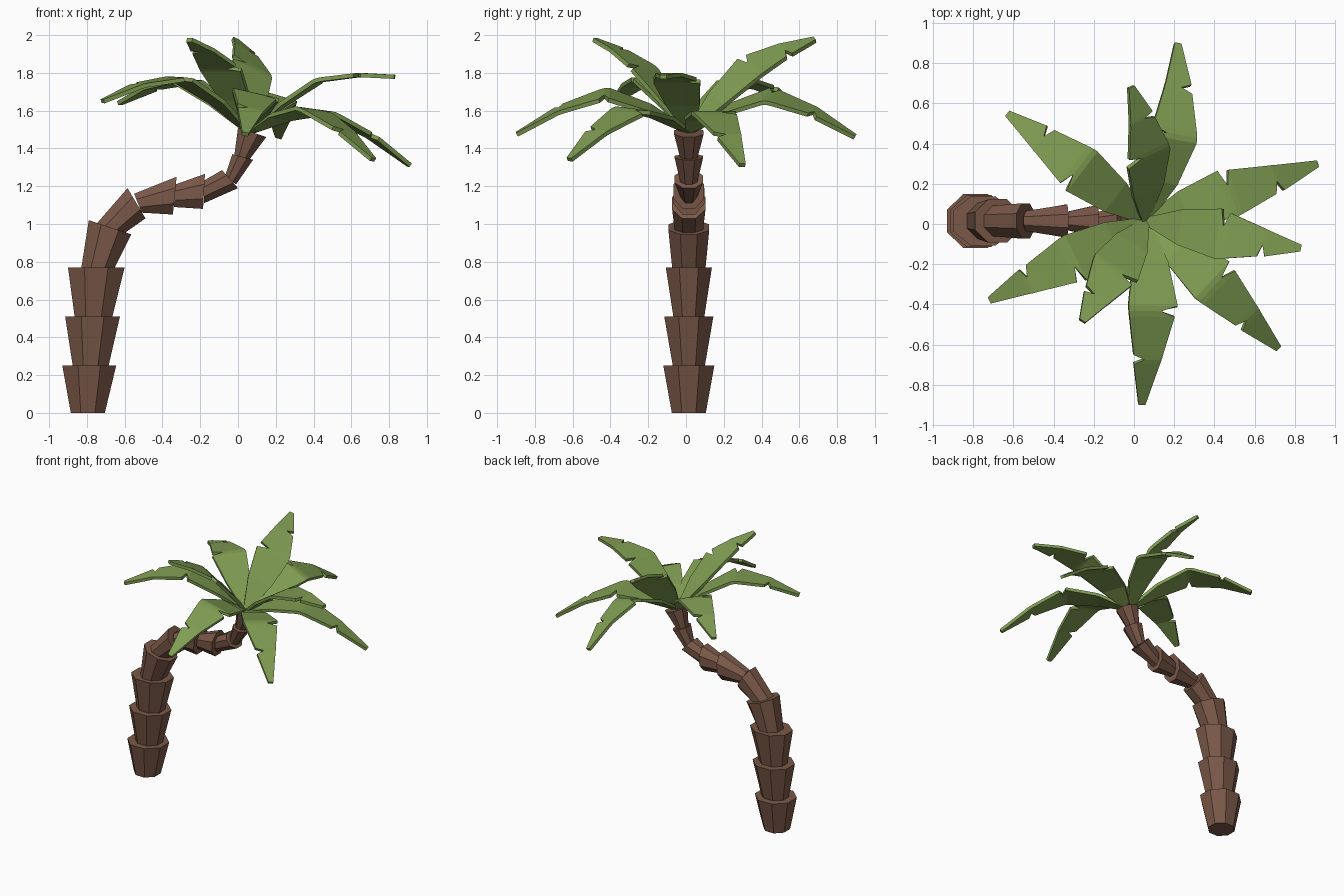
import bpy, bmesh, math
from mathutils import Vector

if "Cube" in bpy.data.objects:
    bpy.data.objects.remove(bpy.data.objects["Cube"])


def material(name, rgb):
    m = bpy.data.materials.new(name)
    m.diffuse_color = (*rgb, 1)
    m.use_nodes = True
    m.node_tree.nodes["Principled BSDF"].inputs["Base Color"].default_value = m.diffuse_color
    return m


BARK = material("brown bark", (0.195, 0.098, 0.065))
LEAF = material("leaf green", (0.215, 0.335, 0.085))


def finish(bm, name, mat):
    me = bpy.data.meshes.new(name)
    bm.to_mesh(me)
    bm.free()
    me.materials.append(mat)
    ob = bpy.data.objects.new(name, me)
    bpy.context.collection.objects.link(ob)
    return ob


# Trunk: octagonal cups flaring upwards, stacked along a bent line.
# Each ring is its two side points in x-z plus its half depth in y.
TRUNK_Y = 0.015
SEGMENTS = [
    ((-.885, 0, -.705, 0, .09), (-.93, .25, -.645, .25, .135)),
    ((-.875, .25, -.685, .25, .085), (-.915, .51, -.625, .51, .13)),
    ((-.865, .51, -.665, .51, .082), (-.90, .77, -.60, .77, .122)),
    ((-.83, .765, -.655, .765, .088), (-.79, 1.02, -.565, .945, .108)),
    ((-.75, 1.0, -.61, .945, .075), (-.585, 1.19, -.49, 1.03, .088)),
    ((-.55, 1.16, -.51, 1.06, .05), (-.325, 1.25, -.345, 1.05, .082)),
    ((-.33, 1.21, -.34, 1.09, .045), (-.175, 1.265, -.185, 1.08, .08)),
    ((-.18, 1.23, -.18, 1.11, .045), (-.085, 1.285, 0, 1.19, .075)),
    ((-.07, 1.25, -.01, 1.21, .045), (-.03, 1.37, .08, 1.34, .075)),
    ((-.02, 1.36, .06, 1.34, .045), (0, 1.51, .15, 1.46, .078)),
]


def ring(bm, spec):
    x1, z1, x2, z2, ry = spec
    c = Vector(((x1 + x2) / 2, TRUNK_Y, (z1 + z2) / 2))
    u = Vector(((x2 - x1) / 2, 0, (z2 - z1) / 2))
    k = 1 / math.cos(math.pi / 8)
    return [bm.verts.new(c + u * k * math.cos(a) + Vector((0, ry * k * math.sin(a), 0)))
            for a in (math.pi / 8 + i * math.pi / 4 for i in range(8))]


bm = bmesh.new()
for low, high in SEGMENTS:
    a, b = ring(bm, low), ring(bm, high)
    for i in range(8):
        j = (i + 1) % 8
        bm.faces.new((a[i], a[j], b[j], b[i]))
    bm.faces.new(a[::-1])
    bm.faces.new(b)
bmesh.ops.recalc_face_normals(bm, faces=bm.faces)
finish(bm, "trunk", BARK)

# Fronds: one notched outline (position, arch, left width, right width)
OUTLINE = [
    (0, 0, .02, .02), (.22, .6, .09, .09), (.46, 1, .125, .125),
    (.49, 1, .04, .122), (.52, .97, .112, .118), (.73, .66, .07, .078),
    (.755, .62, .066, .02), (.78, .56, .06, .072), (1, 0, .017, .017),
]
# tip position, then arch in x and z
FRONDS = [
    ((.22, .90, 1.47), (.06, .20)),
    ((-.01, .68, 1.985), (.05, .10)),
    ((-.63, .55, 1.65), (0, .19)),
    ((.915, .30, 1.32), (0, .18)),
    ((.83, -.12, 1.79), (0, .13)),
    ((.72, -.62, 1.35), (.025, .18)),
    ((-.255, -.48, 1.985), (0, .10)),
    ((.04, -.90, 1.485), (.045, .20)),
    ((-.72, -.38, 1.66), (.01, .20)),
]
BASE = Vector((.06, .015, 1.5))


def frond(tip, arch):
    axis = Vector(tip) - BASE
    bow = Vector((arch[0], 0, arch[1]))
    side = bow.cross(axis).normalized()      # points to the frond's left
    bm = bmesh.new()
    rows = []
    for t, f, left, right in OUTLINE:
        mid = BASE + axis * t + bow * f
        rows.append([bm.verts.new(p) for p in (mid - side * right, mid, mid + side * left)])
    for r, s in zip(rows, rows[1:]):
        for k in range(2):
            bm.faces.new((r[k], s[k], s[k + 1], r[k + 1]))
    ob = finish(bm, "frond", LEAF)
    sol = ob.modifiers.new("thickness", "SOLIDIFY")
    sol.thickness = 0.022
    sol.offset = -1


for tip, arch in FRONDS:
    frond(tip, arch)
